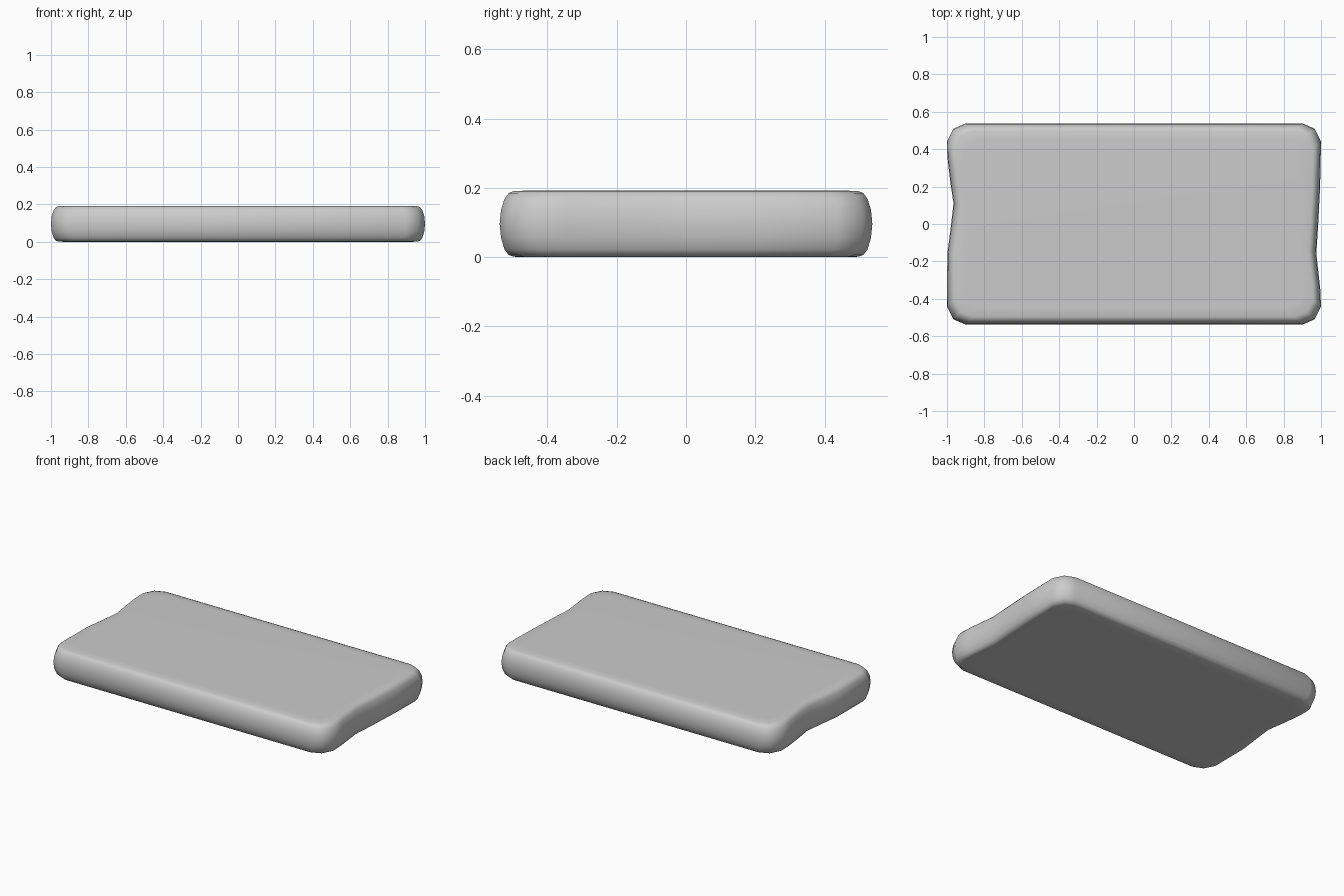
import bpy, bmesh

# Plan outline: long straight sides, clipped corners, one shallow dent in each end
outline = [
    (0.90, 0.538), (-0.90, 0.538), (-0.965, 0.51), (-1.0, 0.44),
    (-0.998, 0.36), (-0.983, 0.23), (-0.965, 0.11), (-0.98, -0.02), (-0.998, -0.16),
    (-1.0, -0.44), (-0.965, -0.51), (-0.90, -0.538),
    (0.90, -0.538), (0.965, -0.51), (1.0, -0.44),
    (0.996, -0.35), (0.975, -0.16), (0.985, 0.0), (0.995, 0.20),
    (1.0, 0.44), (0.965, 0.51),
]

# Edge section: (inset, height) from the underside up to the top
section = [(0.09, 0.0), (0.042, 0.001), (0.026, 0.006), (0.014, 0.022),
           (0.004, 0.055), (0.0, 0.096), (0.004, 0.137), (0.014, 0.168),
           (0.026, 0.185), (0.042, 0.191), (0.09, 0.192)]

bm = bmesh.new()
rings = [[bm.verts.new((x * (1 - d), y * (1 - d / 0.538), z)) for x, y in outline]
         for d, z in section]

# Rounded side wall
n = len(outline)
for a, b in zip(rings, rings[1:]):
    for i in range(n):
        j = (i + 1) % n
        bm.faces.new((a[i], a[j], b[j], b[i]))

# Flat top and underside
bm.faces.new(rings[0][::-1])
bm.faces.new(rings[-1])
bmesh.ops.recalc_face_normals(bm, faces=bm.faces)
for f in bm.faces:
    f.smooth = True

mesh = bpy.data.meshes.new("stone_slab")
bm.to_mesh(mesh)
bm.free()
slab = bpy.data.objects.new("stone_slab", mesh)
bpy.context.collection.objects.link(slab)
